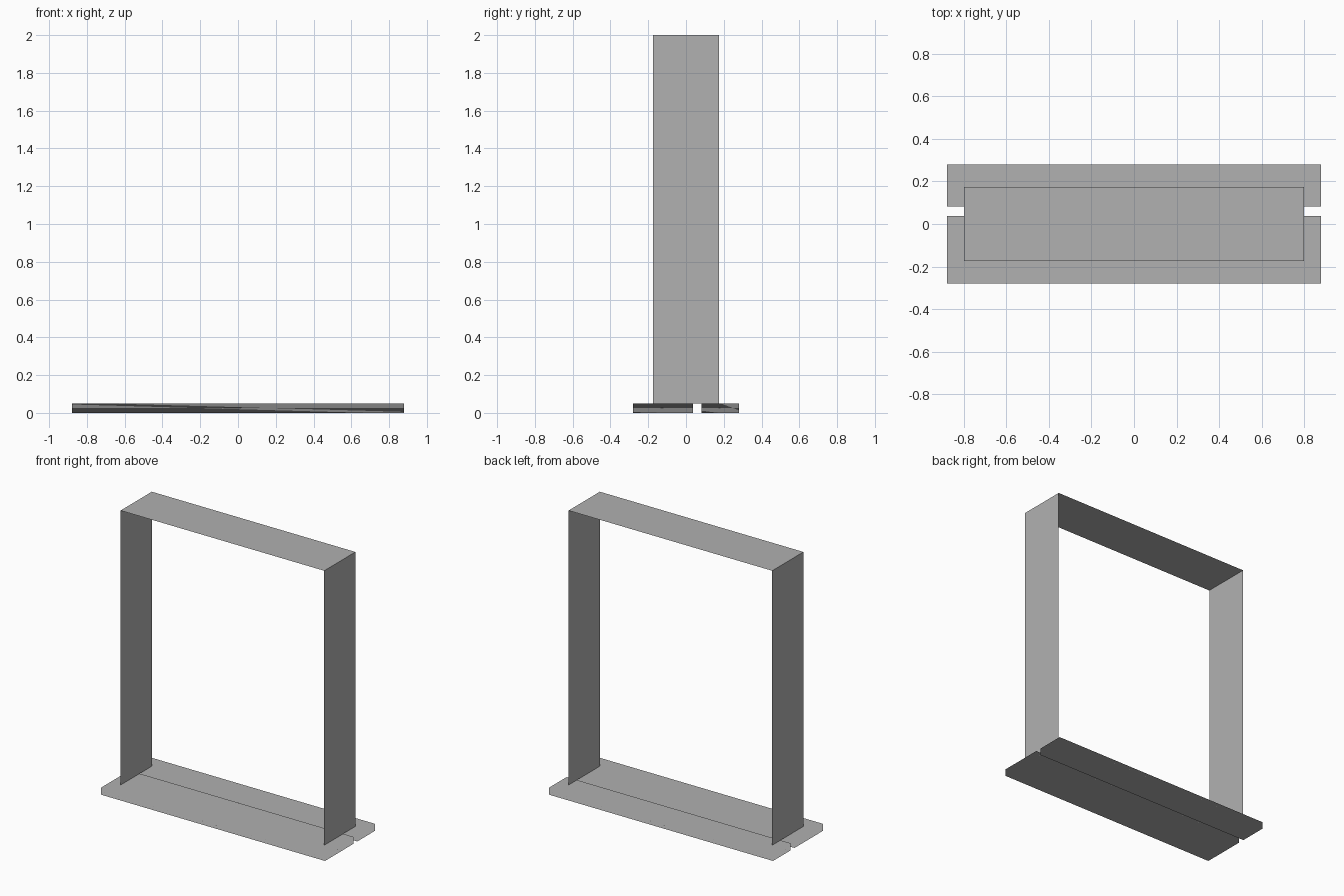
import bpy

if "Cube" in bpy.data.objects:
    bpy.data.objects.remove(bpy.data.objects["Cube"])

X, Y, TOP, STEP = 0.80, 0.175, 2.0, 0.05

grey = bpy.data.materials.new("dark_grey")
grey.diffuse_color = (0.44, 0.44, 0.44, 1)
grey.use_nodes = True
grey.node_tree.nodes["Principled BSDF"].inputs["Base Color"].default_value = grey.diffuse_color


def add_mesh(name, verts, faces):
    mesh = bpy.data.meshes.new(name)
    mesh.from_pydata(verts, [], faces)
    mesh.materials.append(grey)
    obj = bpy.data.objects.new(name, mesh)
    bpy.context.collection.objects.link(obj)
    return obj


def add_board(name, y0, y1):
    bpy.ops.mesh.primitive_cube_add(size=1, location=(0, (y0 + y1) / 2, STEP / 2))
    obj = bpy.context.object
    obj.name = name
    obj.dimensions = (1.76, y1 - y0, STEP)
    bpy.ops.object.transform_apply(location=True, rotation=False, scale=True)
    obj.data.materials.append(grey)
    # Smooth rim, with the broad top and bottom faces kept flat
    bpy.ops.object.shade_smooth()
    mod = obj.modifiers.new("flat_top", 'WEIGHTED_NORMAL')
    mod.mode = 'FACE_AREA'
    mod.weight = 100


# Door lining: one thin folded sheet, up one side, across and down the other
profile = [(-X, STEP), (-X, TOP), (X, TOP), (X, STEP)]
verts = [(x, y, z) for x, z in profile for y in (-Y, Y)]
faces = [(2 * i, 2 * i + 1, 2 * i + 3, 2 * i + 2) for i in range(3)]
add_mesh("door_lining", verts, faces)

# Threshold: two boards either side of an open track slot
add_board("front_threshold_board", -0.28, 0.038)
add_board("back_threshold_board", 0.082, 0.28)
